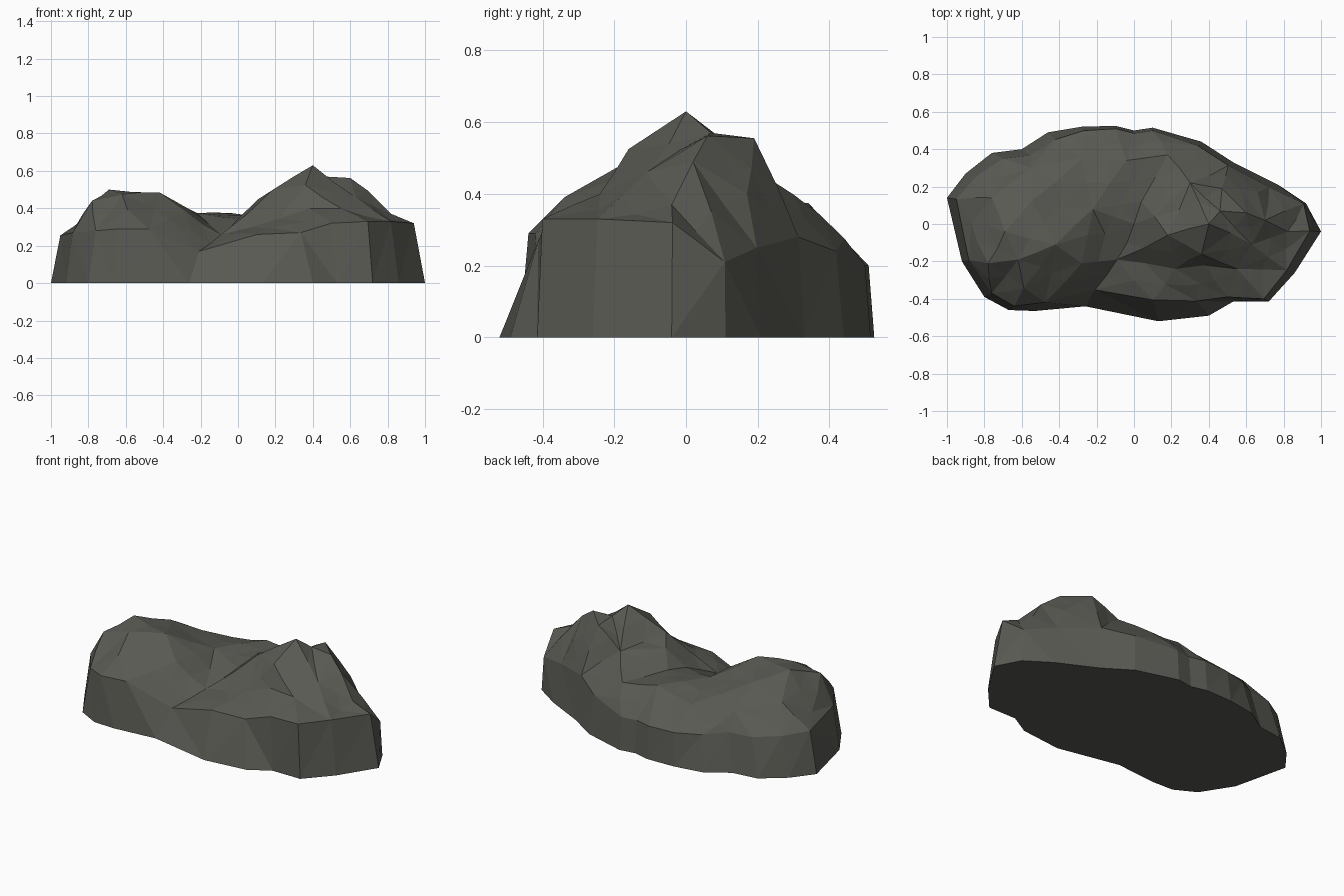
import bpy, bmesh, random
from mathutils import Vector
from mathutils.geometry import delaunay_2d_cdt

if "Cube" in bpy.data.objects:
    bpy.data.objects.remove(bpy.data.objects["Cube"])

random.seed(4)

# Ground outline, counter-clockwise: x, y, wall-top inset factor, wall-top height
OUTLINE = [
    (-1.0, .14, .95, .255), (-.92, -.20, .96, .27), (-.80, -.39, .95, .28),
    (-.67, -.46, .955, .29), (-.53, -.465, .90, .29), (-.26, -.44, .80, .17),
    (.13, -.52, .78, .26), (.40, -.49, .84, .27), (.53, -.415, .94, .32),
    (.72, -.415, .965, .33), (.86, -.26, .95, .33), (1.0, -.04, .94, .32),
    (.92, .11, .985, .21), (.77, .21, .94, .25), (.53, .33, .95, .28),
    (.36, .44, .95, .24), (.10, .515, .97, .20), (0, .50, .97, .20),
    (-.10, .525, .97, .20), (-.28, .52, .96, .20), (-.46, .49, .92, .21),
    (-.60, .40, .92, .23), (-.76, .38, .92, .23), (-.90, .27, .94, .24)]

# Peaks, ledges and hollows of the upper surface: x, y, z
LANDMARKS = [
    # left hump
    (-.69, -.04, .50), (-.42, -.11, .485), (-.78, -.21, .44), (-.59, -.34, .39),
    (-.62, -.19, .475), (-.28, -.21, .385), (-.55, .12, .45), (-.76, .14, .385),
    (-.87, 0, .30), (-.55, .30, .335),
    # saddle and back slope
    (-.22, .08, .375), (-.09, -.19, .26), (0, 0, .345), (-.28, .35, .325),
    (-.04, .34, .375), (.04, .12, .365), (.11, .04, .45), (.18, .37, .345),
    # right hump
    (.40, 0, .63), (.18, -.06, .495), (.36, -.16, .525), (.22, -.24, .345),
    (.38, -.22, .40), (.46, .07, .57), (.47, .19, .555), (.60, .06, .562),
    (.30, .22, .45), (.55, -.24, .40), (.63, -.11, .46), (.70, .02, .49),
    (.66, .17, .40), (.82, -.04, .37)]


def build_top(bm, rim):
    """Triangulate the rim and landmarks into the upper surface."""
    points = [v.co.copy() for v in rim] + [Vector(p) for p in LANDMARKS]
    n = len(rim)
    loop = [(i, (i + 1) % n) for i in range(n)]
    _, _, tris, orig, _, _ = delaunay_2d_cdt([p.xy for p in points], loop, [], 1, 1e-5)
    verts = rim + [bm.verts.new(p) for p in points[n:]]
    for tri in tris:
        bm.faces.new([verts[orig[i][0]] for i in tri])


bm = bmesh.new()

# Flat base and steep side walls
base = [bm.verts.new((x, y, 0)) for x, y, s, z in OUTLINE]
rim = [bm.verts.new((x * s, y * s, z)) for x, y, s, z in OUTLINE]
bm.faces.new(base[::-1])
for i in range(len(base)):
    j = (i + 1) % len(base)
    bm.faces.new((base[i], base[j], rim[j], rim[i]))

build_top(bm, rim)

# Chip the larger upper facets into smaller uneven ones
fixed = set(base + rim)
long_edges = [e for e in bm.edges
              if not (e.verts[0] in fixed and e.verts[1] in fixed)
              and e.calc_length() > .2]
chips = bmesh.ops.subdivide_edges(bm, edges=long_edges, cuts=1)["geom_inner"]
for v in chips:
    if isinstance(v, bmesh.types.BMVert):
        v.co += Vector([random.uniform(-.008, .008) for _ in range(3)])
bmesh.ops.triangulate(bm, faces=[f for f in bm.faces if len(f.verts) < 10])
bmesh.ops.recalc_face_normals(bm, faces=bm.faces)

mesh = bpy.data.meshes.new("boulder")
bm.to_mesh(mesh)
bm.free()

stone = bpy.data.materials.new("dark grey stone")
stone.diffuse_color = (.10, .10, .087, 1)
stone.use_nodes = True
stone.node_tree.nodes["Principled BSDF"].inputs["Base Color"].default_value = stone.diffuse_color
mesh.materials.append(stone)
bpy.context.collection.objects.link(bpy.data.objects.new("boulder", mesh))
